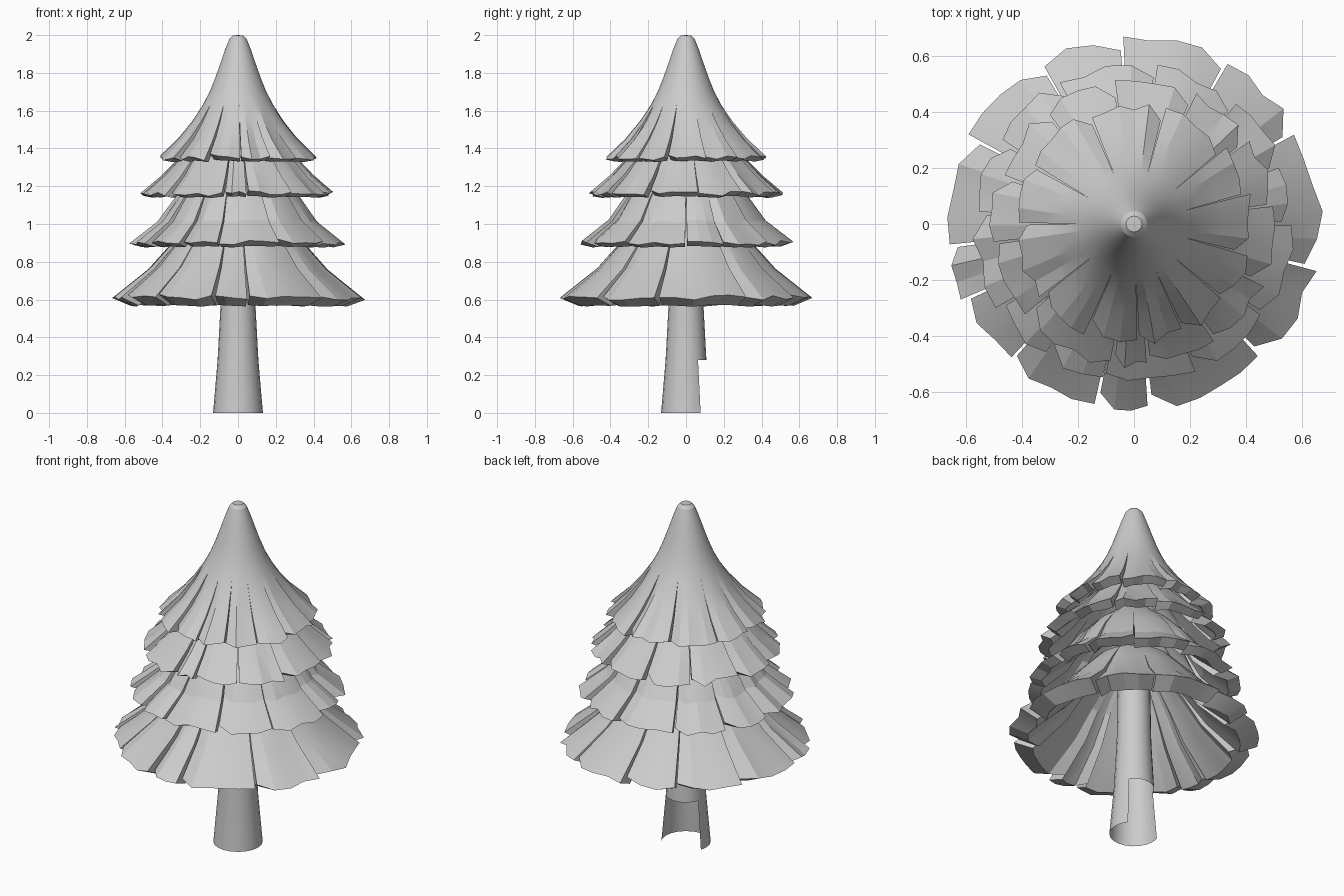
import bpy, bmesh, random
from math import sin, cos, radians, ceil

if "Cube" in bpy.data.objects:
    bpy.data.objects.remove(bpy.data.objects["Cube"])

random.seed(4)


def finish(name, bm, angle):
    bmesh.ops.remove_doubles(bm, verts=bm.verts, dist=0.0005)
    bmesh.ops.recalc_face_normals(bm, faces=bm.faces)
    me = bpy.data.meshes.new(name)
    bm.to_mesh(me)
    bm.free()
    ob = bpy.data.objects.new(name, me)
    bpy.context.collection.objects.link(ob)
    bpy.ops.object.select_all(action='DESELECT')
    ob.select_set(True)
    bpy.context.view_layer.objects.active = ob
    bpy.ops.object.shade_smooth_by_angle(angle=radians(angle))
    return ob


def tier(name, profile, z_slit, inset, drop, slits, step):
    """Thick skirt of panels; slits open between z_slit and the rim."""
    bm = bmesh.new()
    z_rim = profile[-1][1]
    n = len(profile)
    for k, a0 in enumerate(slits):
        a1 = slits[k + 1] if k + 1 < len(slits) else slits[0] + 360
        m = max(3, ceil((a1 - a0) / step))
        gap = random.uniform(0.3, 0.9)
        tuck = random.uniform(0.02, 0.05)
        columns = []
        for c in range(m + 1):
            f = c / m
            # leading edge tucks under, the rest flares unevenly
            dr = -tuck if c == 0 else random.uniform(-0.015, 0.015)
            dz = random.uniform(-0.006, 0.016) - 0.3 * dr
            outer, inner = [], []
            for r, z in profile:
                s = min(1, max(0, (z_slit - z) / (z_slit - z_rim)))
                a = radians(a0 + gap * s + (a1 - a0 - 2 * gap * s) * f)
                rr, zz = r + dr * s, z + dz * s
                outer.append(bm.verts.new((rr * cos(a), rr * sin(a), zz)))
                ri = max(0, rr - inset * (0.5 + 0.5 * s))
                zi = zz - drop - dz * 0.6 * s
                inner.append(bm.verts.new((ri * cos(a), ri * sin(a), zi)))
            columns.append((outer, inner))
        for (o0, i0), (o1, i1) in zip(columns, columns[1:]):
            l0, l1 = o0 + i0[::-1], o1 + i1[::-1]
            for j in range(2 * n - 1):
                bm.faces.new((l0[j], l0[j + 1], l1[j + 1], l1[j]))
        # side walls inside the slits
        for o, i in (columns[0], columns[-1]):
            for j in range(n - 1):
                if profile[j + 1][1] < z_slit:
                    bm.faces.new((o[j], o[j + 1], i[j + 1], i[j]))
    return finish(name, bm, 14)


# foliage, from the tip down
tier("foliage_top",
     [(0, 2.0), (0.028, 1.998), (0.046, 1.98), (0.066, 1.93), (0.09, 1.86), (0.118, 1.78),
      (0.15, 1.70), (0.187, 1.63), (0.245, 1.54), (0.32, 1.445), (0.42, 1.345)],
     1.63, 0.055, 0.014, [15, 40, 75, 112, 150, 180, 218, 246, 272, 295, 320, 345], 9)
tier("foliage_upper_middle",
     [(0.1, 1.56), (0.21, 1.46), (0.31, 1.35), (0.40, 1.25), (0.505, 1.155)],
     1.42, 0.055, 0.014, [8, 36, 65, 98, 128, 160, 188, 220, 261, 276, 305, 335], 9)
tier("foliage_lower_middle",
     [(0.1, 1.36), (0.22, 1.26), (0.33, 1.14), (0.42, 1.01), (0.565, 0.893)],
     1.24, 0.065, 0.016, [0, 22, 50, 82, 118, 148, 176, 212, 236, 259, 293, 325], 9)
tier("foliage_bottom",
     [(0.1, 1.12), (0.22, 1.04), (0.34, 0.91), (0.47, 0.76), (0.66, 0.605)],
     1.0, 0.10, 0.04, [30, 60, 94, 120, 152, 187, 204, 228, 258, 275, 314, 346], 9)

# hollow trunk with a broken-out opening at the back
bm = bmesh.new()
sides = 20
rows = []
for r, z in [(0.132, 0), (0.108, 0.28), (0.093, 0.56), (0.085, 1.0)]:
    rows.append([bm.verts.new((r * cos(radians(18 * k)), r * sin(radians(18 * k)), z))
                 for k in range(sides)])
for j in range(3):
    for k in range(sides):
        if j == 0 and 2 <= k < 9:
            continue
        k2 = (k + 1) % sides
        bm.faces.new((rows[j][k], rows[j][k2], rows[j + 1][k2], rows[j + 1][k]))
finish("trunk", bm, 30)
